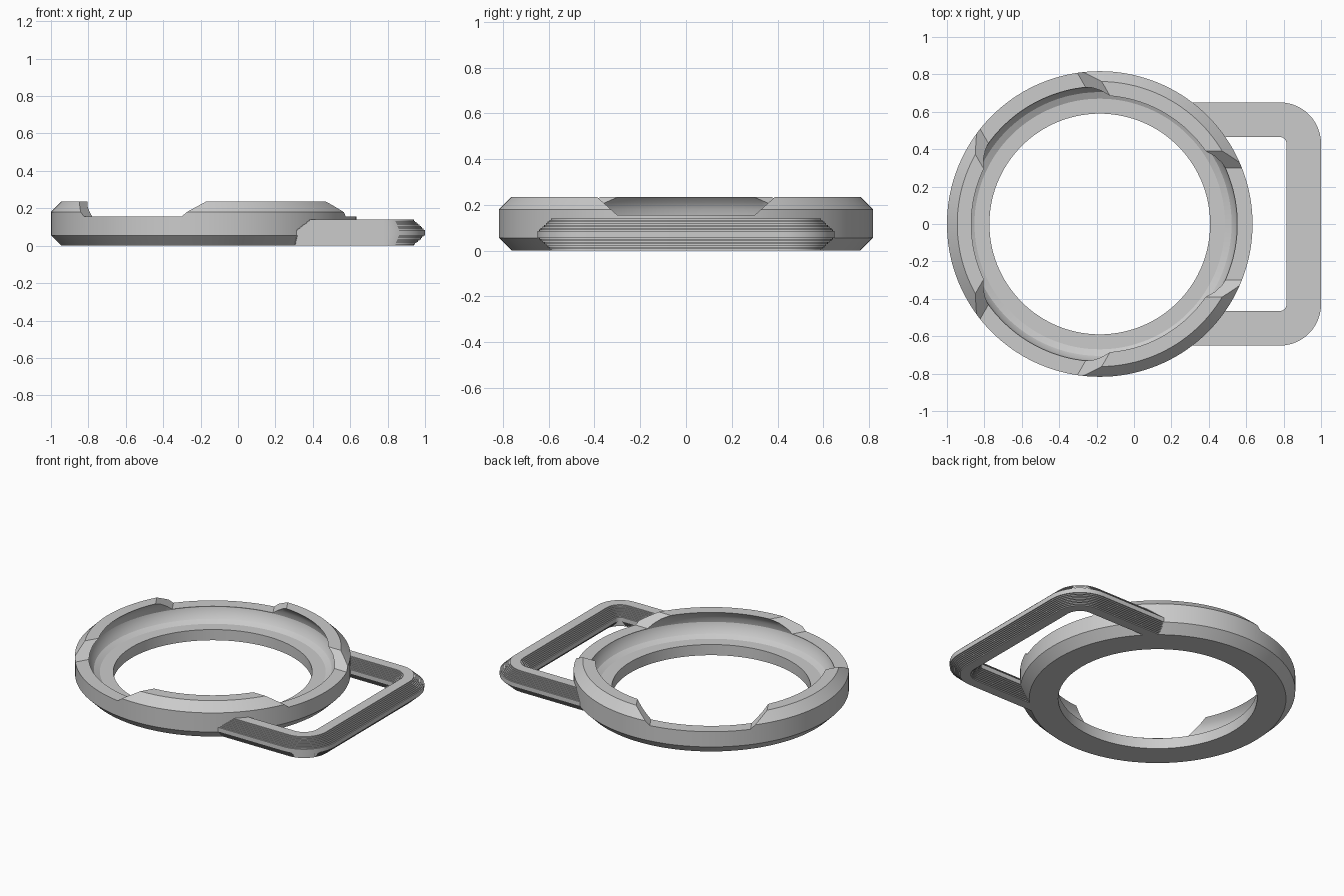
import bpy, bmesh, math
from mathutils import Matrix, Vector

if "Cube" in bpy.data.objects:
    bpy.data.objects.remove(bpy.data.objects["Cube"], do_unlink=True)

RING_X = -0.183

grey = bpy.data.materials.new("light grey")
grey.use_nodes = True
colour = (0.6, 0.6, 0.6, 1)
grey.diffuse_color = colour
grey.node_tree.nodes["Principled BSDF"].inputs["Base Color"].default_value = colour


def finish(name, bm):
    bmesh.ops.recalc_face_normals(bm, faces=bm.faces)
    mesh = bpy.data.meshes.new(name)
    bm.to_mesh(mesh)
    bm.free()
    mesh.materials.append(grey)
    obj = bpy.data.objects.new(name, mesh)
    bpy.context.collection.objects.link(obj)
    return obj


def activate(obj):
    bpy.ops.object.select_all(action='DESELECT')
    obj.select_set(True)
    bpy.context.view_layer.objects.active = obj


def bridge(bm, a, b):
    n = len(a)
    for i in range(n):
        j = (i + 1) % n
        bm.faces.new((a[i], a[j], b[j], b[i]))


# Ring: chamfered outside, ledge and rounded groove inside
profile = [(0.59, 0), (0.762, 0), (0.817, 0.055), (0.817, 0.18), (0.762, 0.235),
           (0.687, 0.235), (0.714, 0.21), (0.73, 0.18), (0.736, 0.15),
           (0.727, 0.115), (0.705, 0.087), (0.67, 0.07), (0.59, 0.07)]
SEGMENTS = 144
bm = bmesh.new()
loops = []
for s in range(SEGMENTS):
    a = math.tau * s / SEGMENTS
    loops.append([bm.verts.new((RING_X + r * math.cos(a), r * math.sin(a), z))
                  for r, z in profile])
for s in range(SEGMENTS):
    bridge(bm, loops[s], loops[(s + 1) % SEGMENTS])
ring = finish("bezel_ring", bm)

# Three sloped notches cut through the upper rim
bm = bmesh.new()
section = [(-0.30, 0.155), (0.30, 0.155), (0.4125, 0.255), (-0.4125, 0.255)]
for k in range(3):
    turn = Matrix.Translation((RING_X, 0, 0)) @ Matrix.Rotation(k * math.tau / 3, 4, 'Z')
    ends = [[bm.verts.new(turn @ Vector((x, y, z))) for y, z in section] for x in (0.5, 1.0)]
    bridge(bm, *ends)
    for end in ends:
        bm.faces.new(end)
cutter = finish("notch_cutter", bm)
cutter.hide_render = True
cut = ring.modifiers.new("notches", 'BOOLEAN')
cut.operation = 'DIFFERENCE'
cut.solver = 'EXACT'
cut.object = cutter
activate(ring)
bpy.ops.object.modifier_apply(modifier=cut.name)
bpy.data.objects.remove(cutter, do_unlink=True)
bpy.ops.object.shade_smooth_by_angle(angle=math.radians(25))

# Strap loop: rounded bar whose bevels are made of fine steps
HALF, BEVEL, HEIGHT, STEPS = 0.0925, 0.06, 0.14, 8
LOW = 0.055
quarter = []
for i in range(STEPS):
    offset = HALF - BEVEL + BEVEL * i / STEPS
    quarter += [(offset, LOW * i / STEPS), (offset, LOW * (i + 1) / STEPS)]
quarter.append((HALF, LOW))
right_side = quarter + [(o, HEIGHT - z) for o, z in reversed(quarter)]
bar_section = right_side + [(-o, z) for o, z in reversed(right_side)]

CORNER_X, CORNER_Y, RADIUS, ARC = 0.78, 0.43, 0.1275, 12


def loop_path(offset):
    # Starts and ends inside the ring wall, with two rounded corners between
    r = RADIUS + offset
    y_side = CORNER_Y + r
    x_start = RING_X + math.sqrt(0.75 ** 2 - y_side ** 2)
    path = [(x_start, -y_side)]
    for sign, first in ((-1, -math.pi / 2), (1, 0)):
        for i in range(ARC + 1):
            a = first + math.pi / 2 * i / ARC
            path.append((CORNER_X + r * math.cos(a), sign * CORNER_Y + r * math.sin(a)))
    return path + [(x_start, y_side)]


bm = bmesh.new()
rails = [[bm.verts.new((x, y, z)) for x, y in loop_path(o)] for o, z in bar_section]
stations = list(zip(*rails))
for a, b in zip(stations, stations[1:]):
    bridge(bm, a, b)
for end in (stations[0], stations[-1]):
    # Close each end with strips across the bar
    n = len(end)
    for i in range(n // 2 - 1):
        bm.faces.new((end[i], end[i + 1], end[n - 2 - i], end[n - 1 - i]))
strap_loop = finish("strap_loop", bm)
activate(strap_loop)
bpy.ops.object.shade_smooth_by_angle(angle=math.radians(25))
